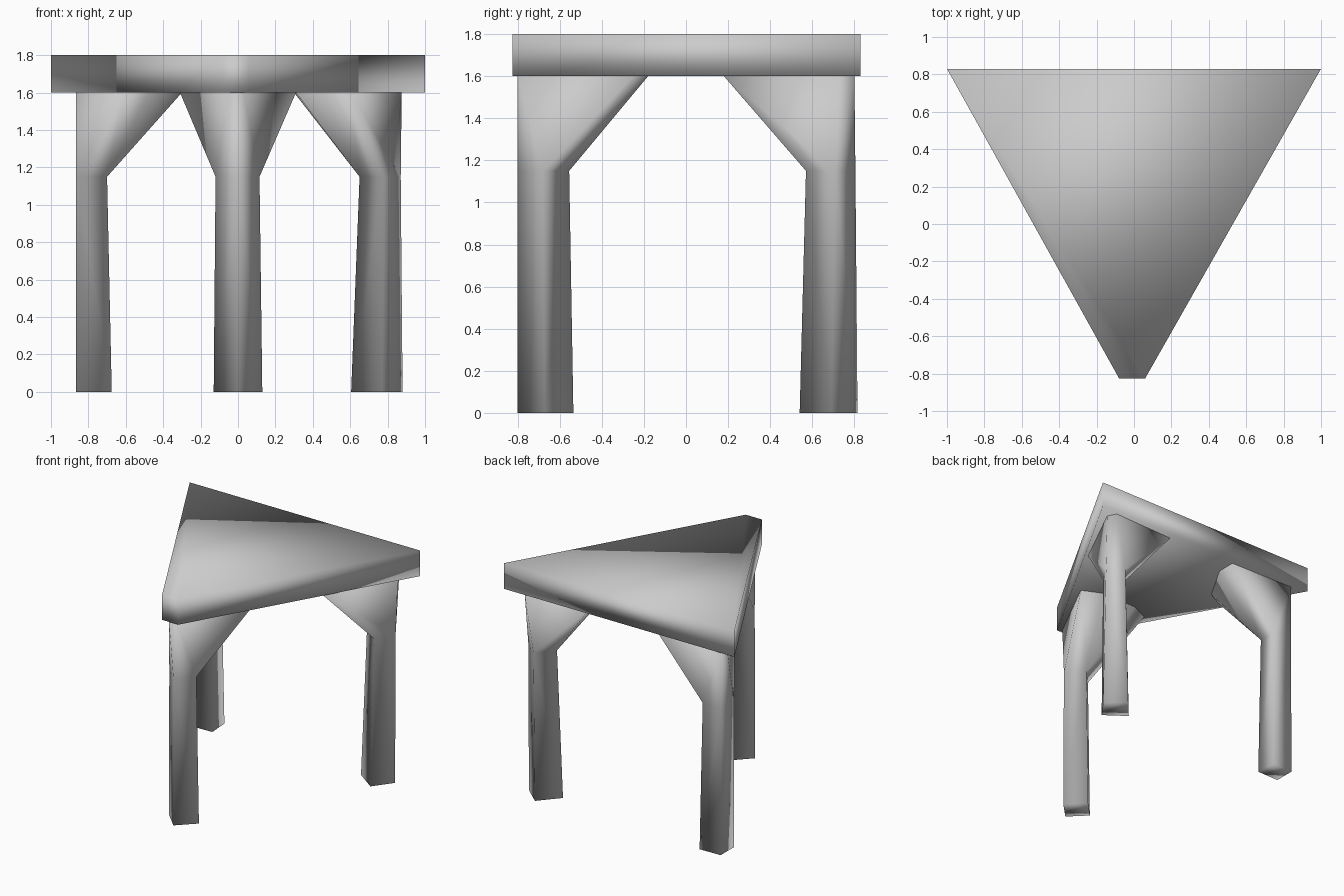
import bpy, bmesh

if "Cube" in bpy.data.objects:
    bpy.data.objects.remove(bpy.data.objects["Cube"])


def finish(name, bm):
    bmesh.ops.recalc_face_normals(bm, faces=bm.faces)
    mesh = bpy.data.meshes.new(name)
    bm.to_mesh(mesh)
    bm.free()
    mesh.polygons.foreach_set("use_smooth", [True] * len(mesh.polygons))
    obj = bpy.data.objects.new(name, mesh)
    bpy.context.collection.objects.link(obj)
    return obj


def hull_between(bm, low, z0, high, z1):
    """Convex solid spanning two horizontal outlines."""
    verts = [bm.verts.new((x, y, z0)) for x, y in low]
    verts += [bm.verts.new((x, y, z1)) for x, y in high]
    bmesh.ops.convex_hull(bm, input=verts)


BEND, TOP = 1.15, 1.6


def leg(name, foot, bend, top):
    """Square post whose upper end flares into a bracket under the seat."""
    bm = bmesh.new()
    hull_between(bm, foot, 0, bend, BEND)
    hull_between(bm, bend, BEND, top, TOP)
    # remove the inner caps and weld post to bracket
    inner = [f for f in bm.faces if all(abs(v.co.z - BEND) < 1e-4 for v in f.verts)]
    bmesh.ops.delete(bm, geom=inner, context='FACES')
    bmesh.ops.remove_doubles(bm, verts=bm.verts, dist=1e-4)
    return finish(name, bm)


# Triangular seat with a clipped front tip
bm = bmesh.new()
outline = [(-1, .83), (-.08, -.825), (.06, -.825), (1, .83)]
face = bm.faces.new([bm.verts.new((x, y, TOP)) for x, y in outline])
ext = bmesh.ops.extrude_face_region(bm, geom=[face], use_keep_orig=True)
for v in ext["geom"]:
    if isinstance(v, bmesh.types.BMVert):
        v.co.z = 1.8
finish("seat", bm)

# Front leg, turned edge-on to the front
leg("front_leg",
    [(0, -.8), (.13, -.67), (0, -.535), (-.13, -.67)],
    [(0, -.8), (.115, -.68), (0, -.555), (-.12, -.68)],
    [(-.04, -.8), (.03, -.8), (.31, -.25), (.16, -.18), (-.16, -.18), (-.31, -.25)])

# Back left leg, square to the axes
leg("back_left_leg",
    [(-.865, .64), (-.675, .645), (-.685, .81), (-.865, .805)],
    [(-.865, .64), (-.7, .645), (-.705, .8), (-.865, .8)],
    [(-.865, .73), (-.61, .26), (-.48, .33), (-.3, .64), (-.3, .79), (-.865, .8)])

# Back right leg, slightly twisted
leg("back_right_leg",
    [(.88, .69), (.74, .815), (.605, .66), (.77, .54)],
    [(.87, .71), (.76, .805), (.65, .67), (.78, .57)],
    [(.875, .73), (.84, .8), (.3, .78), (.31, .62), (.46, .31), (.6, .18)])
